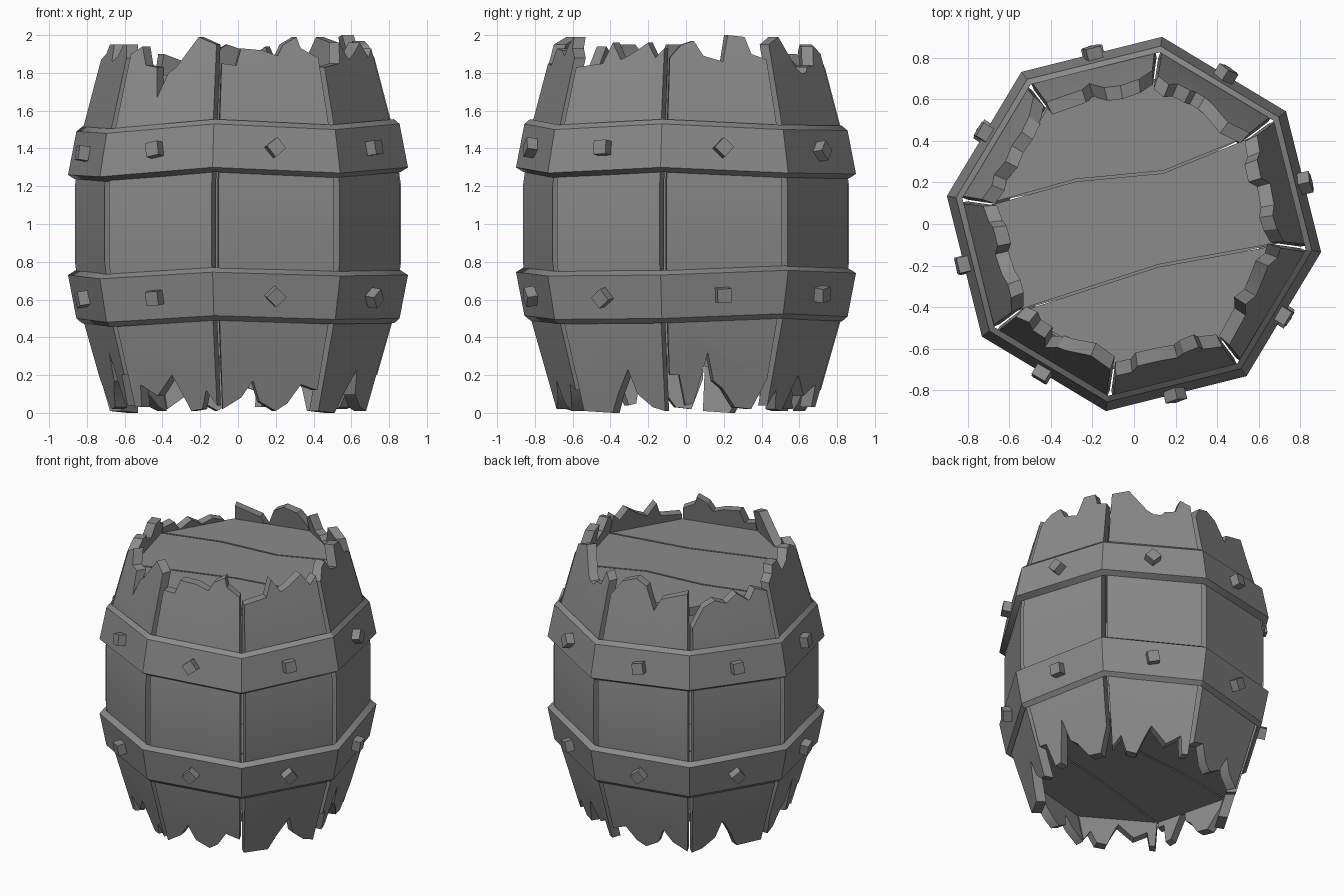
import bpy, bmesh, random
from math import cos, sin, radians
from mathutils import Vector, Matrix

if "Cube" in bpy.data.objects:
    bpy.data.objects.remove(bpy.data.objects["Cube"])

random.seed(4)
PROFILE = [(-0.1, .665), (0, .69), (.5, .835), (.8, .877), (1.2, .877), (1.5, .835), (2.1, .675)]

grey = bpy.data.materials.new("dark_grey")
grey.diffuse_color = (.26, .26, .26, 1)
grey.use_nodes = True
grey.node_tree.nodes["Principled BSDF"].inputs["Base Color"].default_value = grey.diffuse_color


def radius(z):
    for (z0, r0), (z1, r1) in zip(PROFILE, PROFILE[1:]):
        if z <= z1:
            return r0 + (r1 - r0) * (z - z0) / (z1 - z0)


def corner(i, r, z, turn=0):
    a = radians(-144 + 45 * i + turn)       # octagon corners, front left first
    return Vector((r * cos(a), r * sin(a), z))


def finish(name, bm):
    bmesh.ops.recalc_face_normals(bm, faces=bm.faces)
    me = bpy.data.meshes.new(name)
    bm.to_mesh(me)
    bm.free()
    me.materials.append(grey)
    me.shade_smooth()
    me.set_sharp_from_angle(angle=radians(30))
    ob = bpy.data.objects.new(name, me)
    bpy.context.collection.objects.link(ob)


def prism(points, offset):
    """Extruded polygon."""
    bm = bmesh.new()
    f = bm.faces.new([bm.verts.new(p) for p in points])
    ext = bmesh.ops.extrude_face_region(bm, geom=[f], use_keep_orig=True)
    vs = [g for g in ext["geom"] if isinstance(g, bmesh.types.BMVert)]
    bmesh.ops.translate(bm, verts=vs, vec=offset)
    return bm


# Broken stave ends: (position across stave, height)
TOPS = [
    [(0, 1.9), (.12, 1.94), (.2, 1.84), (.33, 1.83), (.38, 1.67), (.47, 1.8), (.55, 1.83), (.78, 1.99), (1, 1.95)],
    [(0, 1.85), (.15, 1.84), (.2, 1.93), (.42, 1.92), (.58, 1.89), (.65, 1.95), (.8, 1.99), (.83, 1.93), (1, 1.88)],
    [(0, 1.83), (.3, 1.85), (.38, 1.96), (.5, 1.87), (.62, 1.9), (.8, 1.96), (.9, 1.88), (1, 1.93)],
    [(0, 1.88), (.12, 1.95), (.25, 1.97), (.35, 1.89), (.55, 1.86), (.62, 2.0), (.8, 1.99), (.85, 1.9), (1, 1.87)],
]
BACK_TOPS = {
    5: [(0, 1.82), (.12, 1.92), (.3, 1.95), (.45, 1.91), (.57, 1.76), (.65, 1.84), (1, 1.9)],
    6: [(0, 1.68), (.15, 1.8), (.3, 1.83), (.45, 1.8), (.6, 1.85), (.75, 1.79), (.85, 1.86), (1, 1.83)],
}
BOTTOMS = [
    [(0, .03), (.08, .03), (.12, .15), (.3, .09), (.5, .2), (.58, .12), (.68, .01), (.82, .02), (.88, .12), (1, .04)],
    [(0, .02), (.2, .08), (.32, .17), (.4, .06), (.58, .01), (.7, .05), (.82, .15), (1, .12)],
    [(0, .01), (.35, .0), (.45, .1), (.6, .23), (.68, .1), (.85, .03), (1, .01)],
    [(0, .2), (.1, .2), (.16, .04), (.25, .05), (.38, .32), (.45, .17), (.55, .13), (.7, .03), (.88, .02), (1, .18)],
]


def flip(pts):
    return [(1 - t, z) for t, z in reversed(pts)]


def stave(i):
    top, bot = TOPS[i % 4], BOTTOMS[i % 4]
    if i >= 4:
        top, bot = flip(top), flip(bot)
    if i == 4:      # shallower notch on the far side
        top = [(t, max(z, 1.8)) for t, z in top]
    if i == 7:      # worn-down peaks
        top = [(t, min(z, 1.95)) for t, z in top]
    top = BACK_TOPS.get(i, top)
    bm = prism([(t, 0, z) for t, z in bot + top[::-1]], (0, 1, 0))
    for z in (.5, .8, 1.2, 1.5):
        bmesh.ops.bisect_plane(bm, geom=bm.verts[:] + bm.edges[:] + bm.faces[:],
                               plane_co=(0, 0, z), plane_no=(0, 0, 1))
    # wrap the flat board onto one side of the bulging octagon
    for v in bm.verts:
        t, d, z = v.co
        r = radius(z) - .07 * d
        gap = .03 - .023 * d
        v.co = corner(i, r, z, 1).lerp(corner(i + 1, r, z, 1), gap + (1 - 2 * gap) * t)
    finish(f"stave_{i + 1}", bm)


for i in range(8):
    stave(i)


# Hoops: eight-sided rings with uneven corner heights
SECTION = [(.91, -.115), (.865, .115), (.835, .14), (.87, -.14)]


def hoop(name, zc, side, wobble):
    bm = bmesh.new()
    rings = [[bm.verts.new(corner(i, r, zc + wobble[i] + side * dz, .5)) for r, dz in SECTION]
             for i in range(8)]
    for i in range(8):
        a, b = rings[i], rings[(i + 1) % 8]
        for k in range(4):
            m = (k + 1) % 4
            bm.faces.new((a[k], a[m], b[m], b[k]))
    finish(name, bm)
    # square studs, one per side
    for i in range(8):
        mid = (corner(i, .888, zc) + corner(i + 1, .888, zc)) / 2
        mid.z += (wobble[i] + wobble[(i + 1) % 8]) / 2
        n = Vector((mid.x, mid.y, .15 * side * mid.xy.length)).normalized()
        rot = n.to_track_quat('Z', 'Y').to_matrix().to_4x4()
        spin = Matrix.Rotation(radians(random.choice((3, 12, 38, 45))), 4, 'Z')
        bm = bmesh.new()
        bmesh.ops.create_cube(bm, size=.075, matrix=Matrix.Translation(mid + n * .018) @ rot @ spin)
        finish(f"{name}_stud_{i + 1}", bm)


hoop("upper_hoop", 1.395, 1, [-.03, .02, -.01, .02, -.01, -.015, .01, -.02])
hoop("lower_hoop", .615, -1, [-.02, .015, -.005, 0, .025, .01, 0, 0])


# Lids: three boards split along bent lines between corners
def lid(name, z, r, thick, shift):
    c = [corner(i, r, z, 1) for i in range(8)]
    g, s = Vector((0, .006, 0)), Vector((0, shift, 0))
    back_cut = [c[7], Vector((-.28, .21, z)) + s, Vector((.14, .25, z)) + s, c[4]]
    front_cut = [c[0], Vector((.12, -.2, z)) + s, c[3]]
    boards = {
        "front": [c[1], c[2]] + [p - g for p in front_cut[::-1]],
        "middle": [p + g for p in front_cut] + [p - g for p in back_cut[::-1]],
        "back": [p + g for p in back_cut] + [c[5], c[6]],
    }
    for part, pts in boards.items():
        finish(f"{name}_{part}_board", prism(pts, (0, 0, thick)))


lid("top_lid", 1.73, .695, .06, 0)
lid("bottom_lid", .245, .705, .06, -.03)
